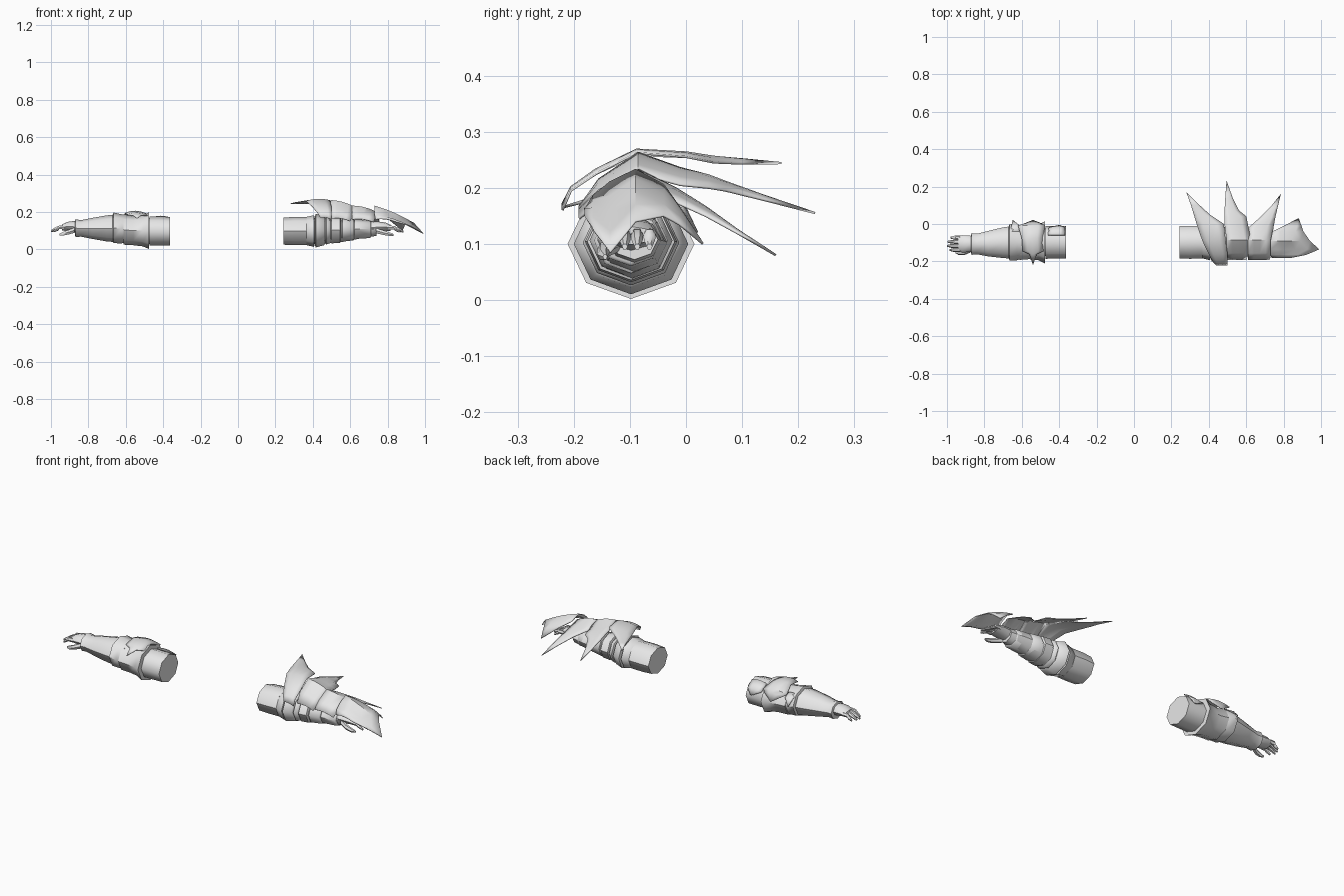
import bpy, math

steel = bpy.data.materials.new("pale_grey")
steel.diffuse_color = (0.8, 0.8, 0.8, 1)


def make(name, verts, faces, angle=35, thick=0):
    me = bpy.data.meshes.new(name)
    me.from_pydata(verts, [], faces)
    me.materials.append(steel)
    ob = bpy.data.objects.new(name, me)
    bpy.context.collection.objects.link(ob)
    bpy.context.view_layer.objects.active = ob
    ob.select_set(True)
    bpy.ops.object.mode_set(mode='EDIT')
    bpy.ops.mesh.select_all(action='SELECT')
    bpy.ops.mesh.remove_doubles(threshold=0.0005)
    bpy.ops.mesh.normals_make_consistent(inside=False)
    bpy.ops.object.mode_set(mode='OBJECT')
    bpy.ops.object.shade_smooth_by_angle(angle=math.radians(angle))
    ob.select_set(False)
    if thick:
        m = ob.modifiers.new("thickness", 'SOLIDIFY')
        m.thickness = thick
        m.offset = 0
    return ob


def loft(name, rings, n=8, angle=50):
    """Closed tube along x; each ring is (x, y, z, half width, half height)."""
    verts, faces = [], []
    for x, y, z, ry, rz in rings:
        for i in range(n):
            a = math.tau * i / n
            verts.append((x, y + ry * math.cos(a), z + rz * math.sin(a)))
    for r in range(len(rings) - 1):
        for i in range(n):
            j = (i + 1) % n
            faces.append((r * n + i, r * n + j, (r + 1) * n + j, (r + 1) * n + i))
    faces.append(tuple(range(n)))
    faces.append(tuple(range((len(rings) - 1) * n, len(rings) * n)))
    return make(name, verts, faces, angle)


def plate(name, rows, bulge=0.008, cols=5):
    """Curved armour shell; each row is (y, x start, z start, x end, z end)."""
    verts, faces = [], []
    for y, xa, za, xb, zb in rows:
        for c in range(cols):
            t = c / (cols - 1)
            lift = bulge * math.sin(math.pi * t) * min(1, abs(xb - xa) / 0.1)
            verts.append((xa + (xb - xa) * t, y, za + (zb - za) * t + lift))
    for r in range(len(rows) - 1):
        for c in range(cols - 1):
            k = r * cols + c
            faces.append((k, k + 1, k + cols + 1, k + cols))
    return make(name, verts, faces, 40, 0.004)


def hand(side, s, x0, length, z0, yc):
    """Palm, four bent fingers and a thumb, pointing away from the middle."""
    def px(t):
        return s * (x0 + length * t)
    loft(side + "_palm", [(px(-.15), yc, z0, .038, .032), (px(.15), yc, z0 + .004, .044, .03),
                          (px(.4), yc, z0 + .005, .046, .024), (px(.58), yc, z0, .042, .016)])
    for i in range(4):
        y = yc - .033 + .022 * i
        tip = (.9, 1, .97, .86)[i]
        loft(f"{side}_finger_{i + 1}",
             [(px(.5), y, z0 + .002, .011, .012), (px(.68), y, z0 + .001, .011, .011),
              (px(.84 * tip), y, z0 - .008, .010, .010),
              (px(tip), y, z0 - .02, .005, .006)], 6)
    loft(side + "_thumb", [(px(.1), yc - .03, z0 - .015, .016, .016),
                           (px(.35), yc - .048, z0 - .026, .013, .014),
                           (px(.55), yc - .05, z0 - .034, .010, .011),
                           (px(.68), yc - .046, z0 - .038, .004, .005)], 6)


# Upper arms
Y, Z = -.098, .098
loft("left_upper_arm", [(-.363, Y, .097, .086, .076), (-.42, Y, Z, .087, .078), (-.472, Y, Z, .088, .078)])
loft("right_upper_arm", [(.243, Y, .097, .086, .072), (.30, Y, Z, .088, .076), (.365, Y, Z, .086, .076)])

# Left arm: elbow, flared guard bands, gauntlet
loft("left_elbow", [(-.46, Y, Z, .075, .07), (-.54, Y, Z, .07, .068), (-.63, Y, .105, .075, .07)])
loft("left_elbow_guard", [(-.475, Y, .10, .113, .098), (-.51, Y, .10, .096, .084),
                          (-.56, Y, .10, .09, .078), (-.612, Y, .105, .094, .08)])
loft("left_cuff", [(-.60, Y, .11, .085, .075), (-.625, Y, .11, .096, .078),
                   (-.665, Y, .115, .098, .082), (-.67, Y, .115, .085, .07)])
loft("left_gauntlet", [(-.64, Y, .112, .088, .074), (-.70, -.100, .112, .082, .07),
                       (-.78, -.105, .112, .068, .056), (-.84, -.107, .112, .055, .044),
                       (-.868, -.107, .113, .058, .048), (-.872, -.107, .113, .045, .036)])
plate("left_elbow_star", [(-.22, -.54, .165, -.54, .165), (-.16, -.56, .18, -.52, .18),
                          (-.145, -.595, .185, -.485, .18), (-.075, -.60, .195, -.49, .19),
                          (-.01, -.62, .17, -.475, .165), (.0, -.59, .15, -.49, .15),
                          (.02, -.54, .12, -.54, .12)], .012)
plate("left_cuff_fin", [(-.04, -.66, .17, -.61, .17), (-.01, -.655, .15, -.61, .15),
                        (.02, -.648, .12, -.648, .12)])
plate("left_shoulder_fin", [(-.06, -.46, .17, -.37, .172), (-.02, -.455, .135, -.37, .14),
                            (-.008, -.405, .11, -.395, .11)])
hand("left", -1, .86, .14, .117, -.106)

# Right arm: inner sleeve, stepped bands, hand
loft("right_forearm", [(.35, Y, Z, .074, .068), (.45, Y, Z, .076, .07), (.56, -.095, .10, .066, .06),
                       (.66, -.092, .105, .054, .046), (.74, -.092, .108, .042, .036)])
bands = [(.355, .41, .084, .096), (.412, .465, .102, .088), (.468, .495, .086, .08),
         (.497, .55, .082, .078), (.555, .62, .074, .066), (.62, .71, .06, .054)]
for i, (a, b, ra, rb) in enumerate(bands):
    zc = Z + .002 * i
    loft(f"right_band_{i + 1}", [(a, Y, zc, ra * .9, ra * .78), (a + .004, Y, zc, ra, ra * .88),
                                 (b - .004, Y, zc, rb, rb * .88), (b, Y, zc, rb * .9, rb * .78)])
hand("right", 1, .72, .165, .115, -.098)

# Right arm: overlapping crest plates, each swept back into a spike
plate("crest_plate_1", [(-.22, .44, .17, .50, .16), (-.205, .425, .195, .50, .195), (-.16, .40, .225, .50, .225),
                        (-.088, .365, .258, .49, .262), (0, .335, .255, .48, .255),
                        (.05, .32, .252, .405, .245), (.10, .305, .25, .35, .243),
                        (.17, .28, .244, .28, .244)])
plate("crest_plate_2", [(-.19, .50, .165, .60, .15), (-.155, .495, .215, .615, .185),
                        (-.085, .495, .262, .625, .225), (-.01, .485, .235, .61, .205),
                        (.04, .483, .222, .60, .20), (.07, .484, .21, .562, .195),
                        (.14, .488, .185, .527, .178), (.23, .495, .155, .495, .155)])
plate("crest_plate_3", [(-.19, .61, .16, .725, .145), (-.155, .61, .195, .735, .175),
                        (-.085, .61, .232, .738, .20), (-.02, .612, .20, .745, .175),
                        (.035, .675, .165, .755, .15), (.09, .73, .125, .768, .12),
                        (.16, .785, .08, .785, .08)])
plate("crest_plate_4", [(-.18, .735, .16, .84, .148), (-.165, .73, .185, .92, .125),
                        (-.135, .73, .21, .99, .085), (-.09, .73, .232, .94, .14),
                        (-.04, .74, .205, .905, .15), (-.012, .80, .165, .895, .135),
                        (.03, .88, .10, .88, .10)])
